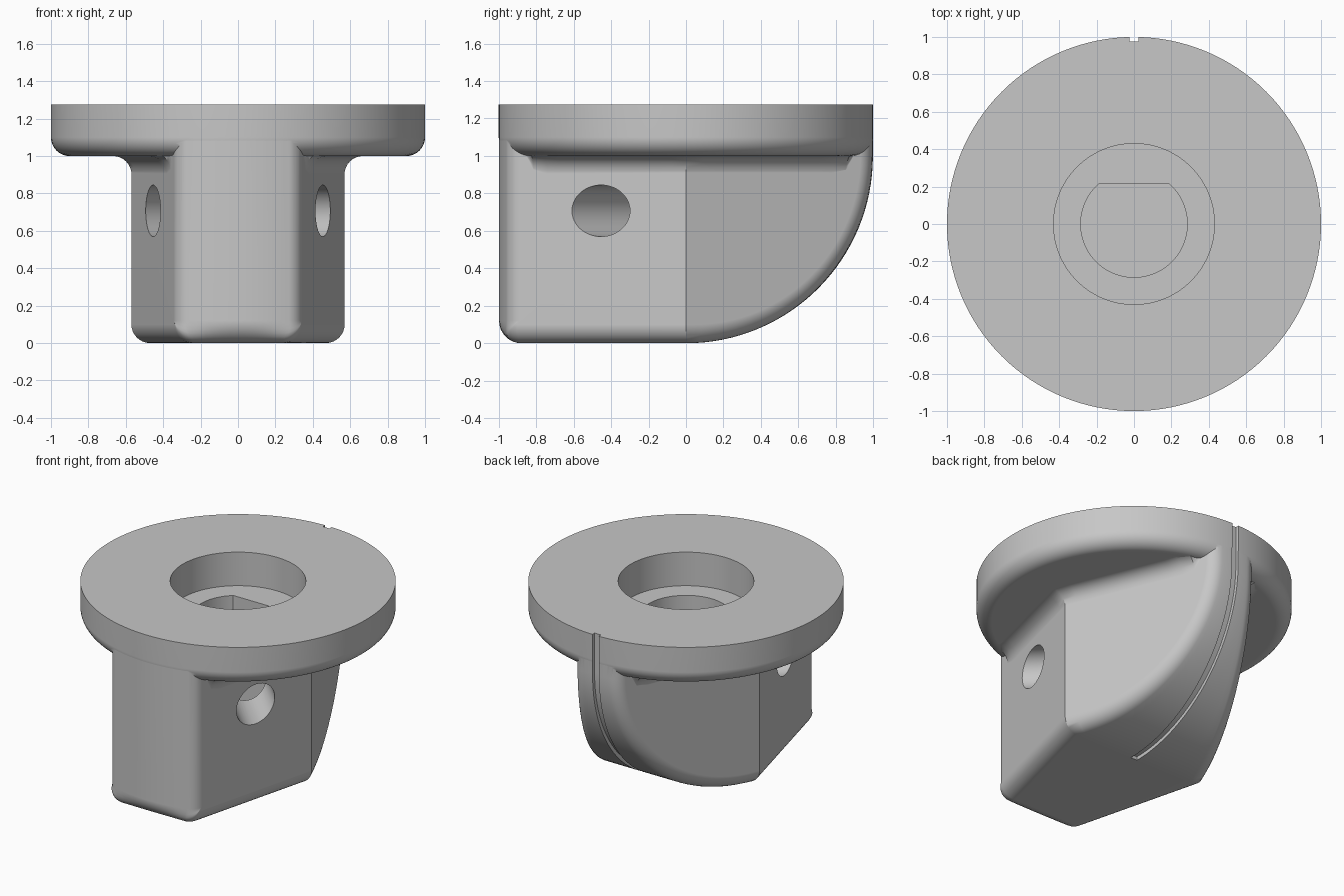
import bpy, bmesh
from math import sin, cos, asin, acos, atan, atan2, pi, sqrt, radians
from mathutils import Vector

if "Cube" in bpy.data.objects:
    bpy.data.objects.remove(bpy.data.objects["Cube"])

TOP, UNDER, R = 1.275, 1.0, 0.1      # flange heights and rounding radius
EDGE = 0.898                         # reach of the rounding centres of the grip
INNER_TOP = 1.12                     # grip top, buried in the flange

grey = bpy.data.materials.new("mid_grey")
grey.use_nodes = True
colour = (0.57, 0.57, 0.57, 1)
grey.diffuse_color = colour
grey.node_tree.nodes["Principled BSDF"].inputs["Base Color"].default_value = colour


def loft(name, rings, split=None):
    """Skin closed rings; split = pair of indices dividing each end cap."""
    bm = bmesh.new()
    loops = [[bm.verts.new(p) for p in ring] for ring in rings]
    n = len(loops[0])
    for a, b in zip(loops, loops[1:]):
        for i in range(n):
            j = (i + 1) % n
            bm.faces.new((a[i], a[j], b[j], b[i]))
    for loop in (loops[0], loops[-1]):
        if split:
            i, j = split
            bm.faces.new(loop[i:j + 1])
            bm.faces.new(loop[j:] + loop[:i + 1])
        else:
            bm.faces.new(loop)
    bmesh.ops.recalc_face_normals(bm, faces=bm.faces)
    mesh = bpy.data.meshes.new(name)
    bm.to_mesh(mesh)
    bm.free()
    mesh.materials.append(grey)
    obj = bpy.data.objects.new(name, mesh)
    bpy.context.collection.objects.link(obj)
    return obj


def circle(radius, z, n=128, flat=9):
    return [(radius * cos(2 * pi * i / n), min(flat, radius * sin(2 * pi * i / n)), z)
            for i in range(n)]


def quarter(n):
    return [pi / 2 * i / n for i in range(n + 1)]


def combine(target, other, operation):
    mod = target.modifiers.new(operation.lower(), 'BOOLEAN')
    mod.operation, mod.solver, mod.object = operation, 'EXACT', other
    bpy.context.view_layer.objects.active = target
    bpy.ops.object.modifier_apply(modifier=mod.name)
    bpy.data.objects.remove(other)


# Round flange with a rounded lower rim
rings = [circle(1 - R + R * sin(a), UNDER + R - R * cos(a)) for a in quarter(10)]
knob = loft("knob_body", rings + [circle(1, TOP)])

# Grip: widest in the middle, tapering more towards the back
HALF, FRONT_TAPER, BACK_TAPER = 0.57, 0.255, 0.414


def side_normal(y):
    if y == 0:
        return Vector((1, 0, 0))
    angle = -atan(FRONT_TAPER) if y < 0 else atan(BACK_TAPER)
    return Vector((cos(angle), sin(angle), 0))


def half_width(y):
    return HALF - (FRONT_TAPER if y < 0 else BACK_TAPER) * abs(y)


def rounding(y, z, ny, nz, f):
    """Rounding centre, outline normal, direction to the side, sweep angle."""
    s = side_normal(y)
    inset = R / s.x
    bend = asin((half_width(y) - inset) / EDGE) * ny * ny
    x = f * (half_width(y * cos(bend)) - inset)
    a = asin(x / EDGE) * ny * ny
    n = Vector((abs(ny) * sin(a), ny * cos(a), nz))
    u = (s - n * s.dot(n)).normalized()
    return Vector((x, y * cos(a), z)), n, u, acos(s.dot(n))


BEND, ARC, CORNER = 8, 32, 0.02
outline = [(-EDGE, INNER_TOP, -1, 0)]
outline += [(CORNER - EDGE - CORNER * cos(a), R + CORNER - CORNER * sin(a), -cos(a), -sin(a))
            for a in quarter(BEND)]
outline += [(EDGE * sin(a), R + EDGE - EDGE * cos(a), sin(a), -cos(a)) for a in quarter(ARC)]
outline += [(EDGE, INNER_TOP, 1, 0), (0, INNER_TOP + 0.08, 0, -1)]


def grip_ring(f, t, side):
    ring = []
    for point in outline:
        c, n, u, sweep = rounding(*point, f)
        p = c + R * (cos(t * sweep) * n + sin(t * sweep) * u)
        ring.append((side * p.x, p.y, p.z))
    return ring


rings = [grip_ring(1, 1 - i / 8, -1) for i in range(9)]
rings += [grip_ring(abs(i) / 6, 0, 1 if i > 0 else -1) for i in range(-5, 6)]
rings += [grip_ring(1, i / 8, 1) for i in range(9)]
combine(knob, loft("grip", rings, split=(2 + BEND, len(outline) - 1)), 'UNION')


# Hollow fillets where the grip meets the flange, rolled around both ends
def wall_path():
    """Wall points of the grip with their outward directions."""
    ends = []
    for y in (-EDGE, EDGE):
        c, n, u, sweep = rounding(y, 0, y / EDGE, 0, 1)
        turns = [cos(sweep * i / 16) * n + sin(sweep * i / 16) * u for i in range(1, 17)]
        ends.append([(c + R * d, d) for d in turns])
    y0, y1 = ends[0][-1][0].y, ends[1][-1][0].y
    ys = [y0 * (1 - i / 12) for i in range(1, 13)] + [y1 * i / 12 for i in range(1, 12)]
    sides = [(Vector((half_width(y), y, 0)), side_normal(y)) for y in ys]
    return ends[0] + sides + ends[1][::-1]


def fillet_ring(p, d, side):
    b = p.dot(d)
    reach = -b + sqrt(b * b - p.length_squared + (1 - R) ** 2)
    over = max(0, R - reach)
    zc = UNDER + R - sqrt(max(0, 4 * R * R - over * over))
    end = atan2(UNDER + R - zc, -over)
    angles = [pi + (end - pi) * i / 8 for i in range(9)]
    pts = [(R + R * cos(a), zc + R * sin(a)) for a in angles]
    h, z = pts[-1]
    pts += [(h, z + 0.02), (-0.03, z + 0.02), (-0.03, zc)]
    ring = [p + d * (h - 0.001) + Vector((0, 0, z)) for h, z in pts]
    return [(side * q.x, q.y, q.z) for q in ring]


for side in (-1, 1):
    combine(knob, loft("fillet", [fillet_ring(p, d, side) for p, d in wall_path()]), 'UNION')

# Counterbore and D-shaped shaft socket
combine(knob, loft("counterbore", [circle(0.43, 1.04), circle(0.43, 1.5)]), 'DIFFERENCE')
combine(knob, loft("socket", [circle(0.285, z, 96, 0.215) for z in (0.2, 1.2)]), 'DIFFERENCE')

# Two set-screw holes aimed at the socket axis
for side in (-1, 1):
    rings = []
    for reach in (0.15, 0.9):
        q = reach / sqrt(2)
        k = 0.1375 / sqrt(2)
        rings.append([(side * (q + k * cos(a)), -q + k * cos(a), 0.707 + 0.1375 * sin(a))
                      for a in [2 * pi * i / 48 for i in range(48)]])
    combine(knob, loft("screw_hole", rings), 'DIFFERENCE')

# Pointer groove down the back
rings = []
for y, z, c in [(sin(a), -cos(a), 1) for a in quarter(32)] + [(1, 0, 1.4)]:
    rings.append([(x, r * y, c + r * z) for x, r in
                  ((-0.025, 0.975), (0.025, 0.975), (0.025, 1.05), (-0.025, 1.05))])
combine(knob, loft("groove", rings), 'DIFFERENCE')

# Smooth shading with crisp edges
bpy.ops.object.select_all(action='DESELECT')
knob.select_set(True)
bpy.context.view_layer.objects.active = knob
bpy.ops.object.shade_smooth_by_angle(angle=radians(30))
weighted = knob.modifiers.new("weighted_normals", 'WEIGHTED_NORMAL')
weighted.keep_sharp = True
